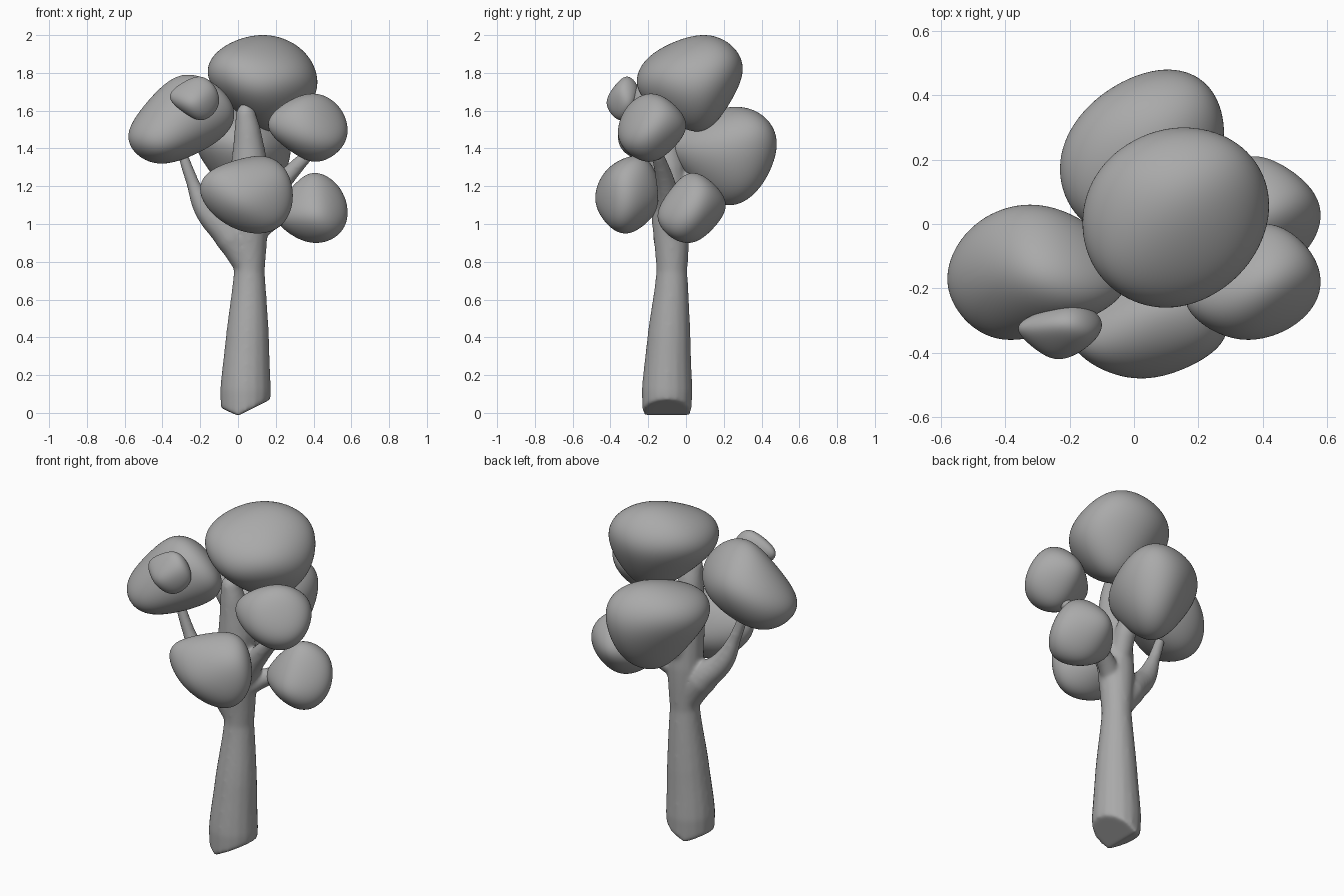
import bpy
import bmesh
from math import exp
from mathutils import Vector

default_cube = bpy.data.objects.get("Cube")
if default_cube:
    bpy.data.objects.remove(default_cube, do_unlink=True)

SHARPNESS = 2.6     # how strongly a foliage mass follows its bulges
ROUNDNESS = 0.9     # how much of a plain ball is mixed in

# One plain clay colour for the whole tree
clay = bpy.data.materials.new("clay grey")
clay.use_nodes = True
clay.diffuse_color = (0.4, 0.4, 0.4, 1)
shader = next(n for n in clay.node_tree.nodes if n.type == "BSDF_PRINCIPLED")
shader.inputs["Base Color"].default_value = clay.diffuse_color
shader.inputs["Roughness"].default_value = 0.8


def bounds(points):
    low = Vector([min(axis) for axis in zip(*points)])
    high = Vector([max(axis) for axis in zip(*points)])
    return (low + high) / 2, (high - low) / 2


def finish(obj):
    """Give an object the clay material and smooth shading."""
    obj.data.materials.clear()
    obj.data.materials.append(clay)
    for face in obj.data.polygons:
        face.use_smooth = True


def foliage(name, *bulges):
    """Smooth convex mass that leans towards each bulge and fills their box."""
    centre, size = bounds(bulges)
    targets = [Vector([(b[i] - centre[i]) / size[i] for i in range(3)])
               for b in bulges]
    bm = bmesh.new()
    bmesh.ops.create_icosphere(bm, subdivisions=5, radius=1)
    for vert in bm.verts:
        direction = vert.co.normalized()
        weights = [exp(SHARPNESS * direction.dot(t)) for t in targets]
        pull = sum((t * w for t, w in zip(targets, weights)), Vector())
        vert.co = pull / sum(weights) + direction * ROUNDNESS
    # Fit the mass exactly to the box of its bulges
    middle, half = bounds([v.co for v in bm.verts])
    for vert in bm.verts:
        vert.co = [centre[i] + (vert.co[i] - middle[i]) * size[i] / half[i]
                   for i in range(3)]
    mesh = bpy.data.meshes.new(name)
    bm.to_mesh(mesh)
    bm.free()
    obj = bpy.data.objects.new(name, mesh)
    bpy.context.collection.objects.link(obj)
    finish(obj)


def limb(curve, *stations):
    """Round tapering limb through stations of x, y, z, radius."""
    spline = curve.splines.new("BEZIER")
    spline.bezier_points.add(len(stations) - 1)
    for point, (x, y, z, radius) in zip(spline.bezier_points, stations):
        point.co = (x, y, z)
        point.radius = radius
        point.handle_left_type = point.handle_right_type = "AUTO"


# Foliage masses
foliage("crown_foliage",
        (-.16, 0, 1.8), (-.1, .18, 1.88), (.13, .12, 2), (.34, .24, 1.9),
        (.42, .08, 1.7), (.1, -.26, 1.72), (.2, .08, 1.49), (.12, .3, 1.83),
        (-.1, -.18, 1.86), (.33, -.14, 1.8))
foliage("right_foliage",
        (-.58, -.2, 1.42), (-.44, -.36, 1.4), (-.45, -.1, 1.32),
        (-.48, 0, 1.5), (-.3, .06, 1.62), (-.28, -.15, 1.79),
        (-.02, -.18, 1.6), (-.15, -.25, 1.72), (-.12, -.06, 1.47))
foliage("small_foliage",
        (-.36, -.32, 1.68), (-.2, -.3, 1.78), (-.18, -.25, 1.71),
        (-.1, -.29, 1.63), (-.13, -.35, 1.72), (-.24, -.42, 1.63),
        (-.18, -.35, 1.55))
foliage("left_upper_foliage",
        (.16, -.25, 1.53), (.42, -.18, 1.69), (.42, 0, 1.52),
        (.54, -.1, 1.6), (.58, -.2, 1.46), (.34, -.36, 1.46),
        (.5, -.3, 1.4), (.42, -.18, 1.33), (.3, -.3, 1.62))
foliage("front_foliage",
        (-.2, -.33, 1.18), (-.14, -.4, 1.27), (.16, -.22, 1.36),
        (.25, -.36, 1.28), (.29, -.3, 1.1), (.02, -.48, 1.1),
        (.22, -.36, .96), (.1, -.13, 1.12), (.1, -.3, .95), (-.08, -.3, 1.02))
foliage("left_lower_foliage",
        (.2, 0, 1.03), (.4, .03, 1.27), (.53, .1, 1.19),
        (.58, .03, 1.03), (.36, .21, 1.1), (.42, -.15, 1.03),
        (.52, -.06, .93), (.38, .04, .9))
foliage("back_foliage",
        (-.23, .2, 1.48), (-.17, .03, 1.5), (-.1, .38, 1.53),
        (.12, .48, 1.42), (.27, .44, 1.52), (.1, .3, 1.62),
        (.28, .2, 1.4), (.05, .22, 1.1), (.2, .36, 1.18), (.1, -.08, 1.42))

# Trunk with its branches, drawn as tapering tubes
curve = bpy.data.curves.new("trunk", "CURVE")
curve.dimensions = "3D"
curve.bevel_depth = 1
curve.bevel_resolution = 6
curve.use_fill_caps = True
limb(curve, (.04, -.1, -.1, .125), (.04, -.1, .12, .135),
     (.05, -.09, .4, .115), (.06, -.075, .75, .082), (.06, -.08, 1, .1),
     (.06, -.1, 1.3, .1), (.05, -.12, 1.5, .07), (.04, -.13, 1.6, .05),
     (.04, -.13, 1.64, .02))
limb(curve, (.05, -.08, .78, .07), (-.04, -.09, .93, .085),
     (-.17, -.11, 1.07, .06), (-.24, -.12, 1.22, .035),
     (-.31, -.13, 1.42, .025))
limb(curve, (.08, -.08, 1, .07), (.2, -.1, 1.18, .055), (.4, -.16, 1.4, .03))
limb(curve, (.06, -.08, 1, .06), (.08, .02, 1.2, .06), (.1, .12, 1.36, .04))
limb(curve, (.08, -.08, .95, .06), (.2, -.02, 1.03, .05), (.32, .02, 1.08, .04))

source = bpy.data.objects.new("trunk", curve)
bpy.context.collection.objects.link(source)
bpy.context.view_layer.update()
mesh = bpy.data.meshes.new_from_object(
    source.evaluated_get(bpy.context.evaluated_depsgraph_get()))
bpy.data.objects.remove(source, do_unlink=True)
trunk = bpy.data.objects.new("trunk", mesh)
bpy.context.collection.objects.link(trunk)

# Chop the foot into a shallow wedge with two sloping cuts
bm = bmesh.new()
bm.from_mesh(mesh)
for slope in (-.45, .5):
    cut = bmesh.ops.bisect_plane(
        bm, geom=bm.verts[:] + bm.edges[:] + bm.faces[:],
        plane_co=(0, 0, -.015), plane_no=(slope, 0, -1), clear_outer=True)
    rim = [e for e in cut["geom_cut"] if isinstance(e, bmesh.types.BMEdge)]
    bmesh.ops.holes_fill(bm, edges=rim, sides=0)
bmesh.ops.recalc_face_normals(bm, faces=bm.faces[:])
bm.to_mesh(mesh)
bm.free()
finish(trunk)

# Melt the limbs together into one soft body
remesh = trunk.modifiers.new("melt", "REMESH")
remesh.mode = "VOXEL"
remesh.voxel_size = 0.01
remesh.use_smooth_shade = True
soften = trunk.modifiers.new("soften", "SMOOTH")
soften.factor = 0.5
soften.iterations = 14
